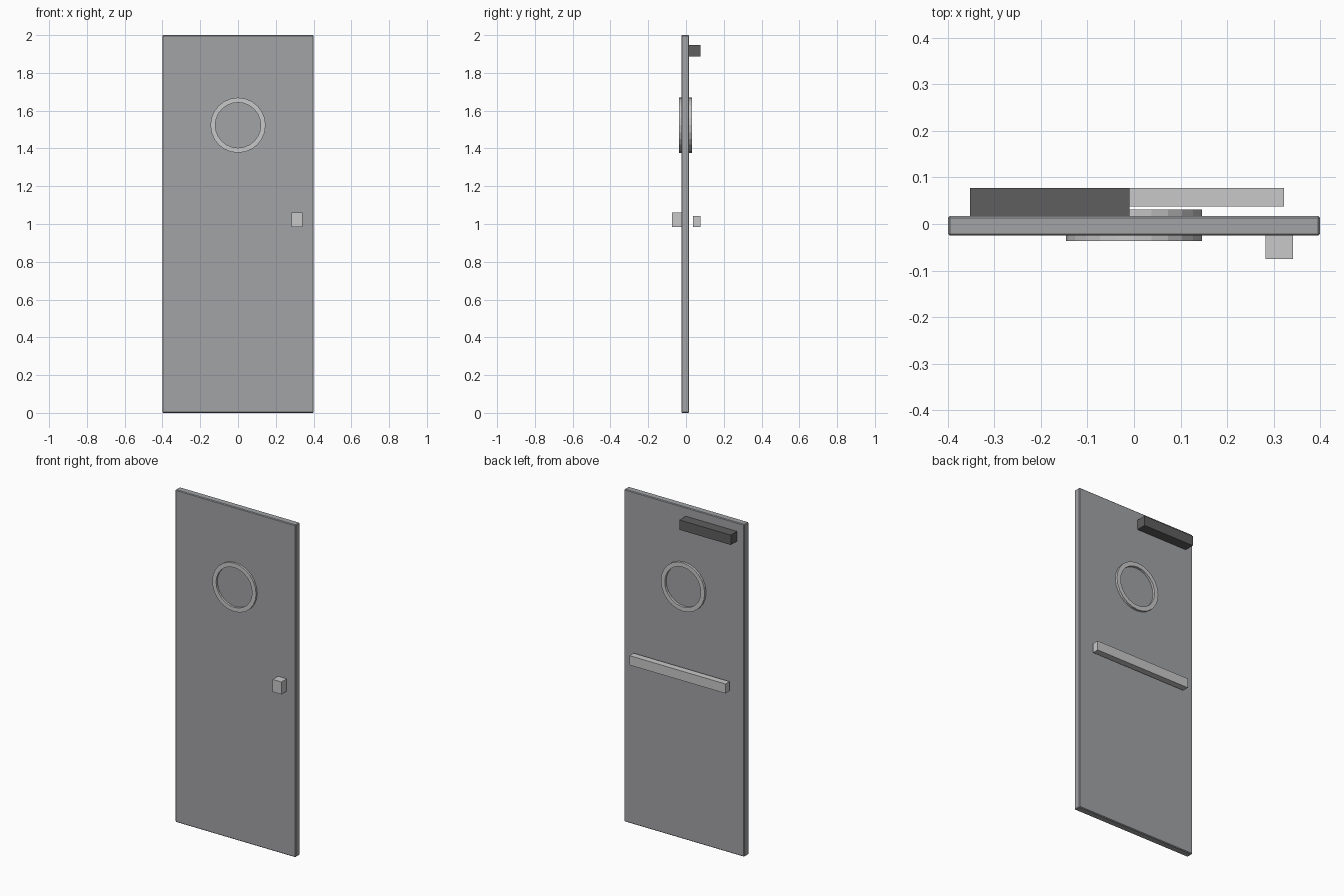
import bpy, bmesh, math

if "Cube" in bpy.data.objects:
    bpy.data.objects.remove(bpy.data.objects["Cube"])


def material(name, rgb):
    m = bpy.data.materials.new(name)
    m.diffuse_color = (*rgb, 1.0)
    m.use_nodes = True
    m.node_tree.nodes["Principled BSDF"].inputs["Base Color"].default_value = m.diffuse_color
    return m


door_grey = material("door_grey", (0.36, 0.366, 0.381))
light_metal = material("light_metal", (0.58, 0.58, 0.58))
dark_metal = material("dark_metal", (0.112, 0.112, 0.112))


def add_object(name, bm, mat):
    bmesh.ops.recalc_face_normals(bm, faces=bm.faces)
    mesh = bpy.data.meshes.new(name)
    bm.to_mesh(mesh)
    bm.free()
    mesh.materials.append(mat)
    obj = bpy.data.objects.new(name, mesh)
    bpy.context.collection.objects.link(obj)
    return obj


def box(name, lo, hi, mat, bevel=0.0):
    bm = bmesh.new()
    bmesh.ops.create_cube(bm, size=1.0)
    for v in bm.verts:
        v.co = [(a + b) / 2 + c * (b - a) for a, b, c in zip(lo, hi, v.co)]
    obj = add_object(name, bm, mat)
    if bevel:
        mod = obj.modifiers.new("edge_bevel", "BEVEL")
        mod.width = bevel
        mod.segments = 1
    return obj


def ring(name, centre_z, r_out, r_in, y0, y1, mat, sides=24):
    # Rectangular cross-section swept around the y axis
    bm = bmesh.new()
    section = [(r_out, y0), (r_out, y1), (r_in, y1), (r_in, y0)]
    loops = []
    for i in range(sides):
        a = 2 * math.pi * i / sides
        loops.append([bm.verts.new((r * math.cos(a), y, centre_z + r * math.sin(a)))
                      for r, y in section])
    for i in range(sides):
        p, q = loops[i], loops[(i + 1) % sides]
        for k in range(4):
            n = (k + 1) % 4
            bm.faces.new((p[k], p[n], q[n], q[k]))
    return add_object(name, bm, mat)


# Door leaf with slightly chamfered edges
box("door_leaf", (-0.4, -0.025, 0.0), (0.4, 0.017, 2.0), door_grey, 0.004)
# Round window frame running through the leaf
ring("window_frame", 1.523, 0.146, 0.12, -0.037, 0.031, light_metal)
# Outside handle block
box("handle", (0.283, -0.075, 0.985), (0.342, -0.025, 1.06), light_metal)
# Inside push bar, standing off the leaf
box("push_bar", (-0.317, 0.038, 0.985), (0.322, 0.077, 1.042), light_metal)
# Door closer at the top of the inside
box("door_closer", (-0.352, 0.016, 1.888), (-0.01, 0.077, 1.947), dark_metal)
